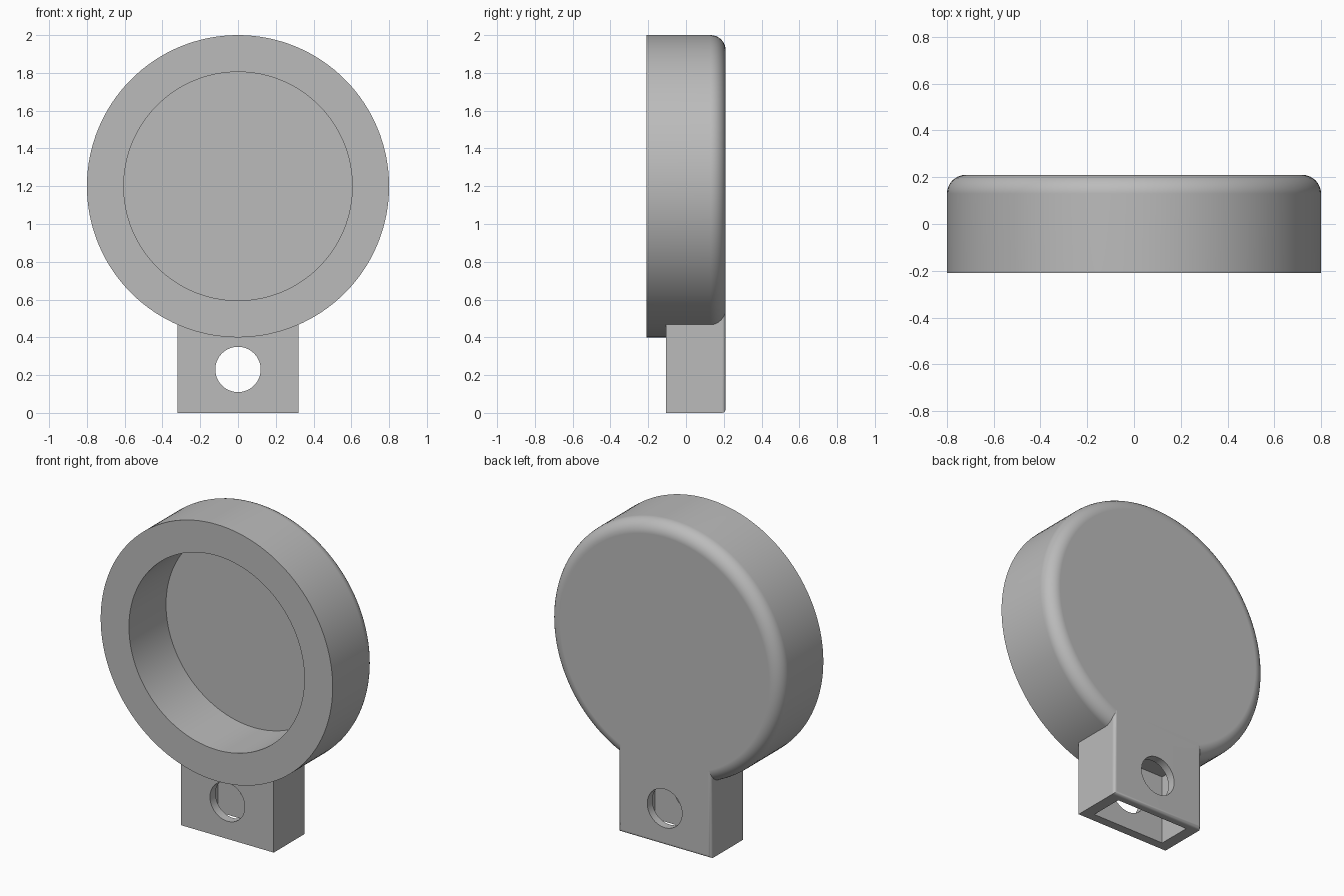
import bpy, bmesh, math
from mathutils import Matrix, Vector

if "Cube" in bpy.data.objects:
    bpy.data.objects.remove(bpy.data.objects["Cube"])

BACK, FRONT = 0.21, -0.21
DISC_Z, DISC_R = 1.2, 0.8
RECESS_R, FLOOR_Y = 0.605, 0.155
FILLET = 0.08

grey = bpy.data.materials.new("plain grey")
grey.use_nodes = True
grey.diffuse_color = (0.5, 0.5, 0.5, 1)
grey.node_tree.nodes["Principled BSDF"].inputs["Base Color"].default_value = (0.5, 0.5, 0.5, 1)


def finish(name, bm):
    bmesh.ops.recalc_face_normals(bm, faces=bm.faces[:])
    mesh = bpy.data.meshes.new(name)
    bm.to_mesh(mesh)
    bm.free()
    mesh.materials.append(grey)
    obj = bpy.data.objects.new(name, mesh)
    bpy.context.collection.objects.link(obj)
    return obj


def box_mesh(low, high):
    low, high = Vector(low), Vector(high)
    bm = bmesh.new()
    place = Matrix.Translation((low + high) / 2) @ Matrix.Diagonal((*(high - low), 1))
    bmesh.ops.create_cube(bm, size=1, matrix=place)
    return bm


def combine(target, tool, operation):
    mod = target.modifiers.new(operation.lower(), "BOOLEAN")
    mod.operation = operation
    mod.solver = "EXACT"
    mod.object = tool
    bpy.context.view_layer.objects.active = target
    bpy.ops.object.modifier_apply(modifier=mod.name)
    bpy.data.objects.remove(tool)


# Round dish: lathed profile with an open recess and a rounded back rim
profile = [(RECESS_R, FLOOR_Y), (RECESS_R, FRONT), (DISC_R, FRONT)]
for i in range(9):
    a = math.pi / 2 * i / 8
    profile.append((DISC_R - FILLET + FILLET * math.cos(a), BACK - FILLET + FILLET * math.sin(a)))
bm = bmesh.new()
verts = [bm.verts.new((r, y, DISC_Z)) for r, y in profile]
edges = [bm.edges.new(pair) for pair in zip(verts, verts[1:])]
bmesh.ops.spin(bm, geom=verts + edges, cent=(0, 0, DISC_Z), axis=(0, 1, 0),
               angle=math.tau, steps=128)
bmesh.ops.remove_doubles(bm, verts=bm.verts[:], dist=0.0005)
bmesh.ops.holes_fill(bm, edges=[e for e in bm.edges if e.is_boundary], sides=0)
holder = finish("round_holder", bm)

# Mounting tab: block with softened back edges, flush with the back of the dish
bm = box_mesh((-0.32, -0.105, 0), (0.32, BACK, 0.56))
soft = [e for e in bm.edges
        if all(v.co.y > 0.2 for v in e.verts) and any(v.co.z < 0.1 for v in e.verts)]
bmesh.ops.bevel(bm, geom=soft, offset=0.02, segments=4, profile=0.5, affect="EDGES")
combine(holder, finish("mounting_tab", bm), "UNION")

# Pocket open at the bottom of the tab
pocket = finish("tab_pocket", box_mesh((-0.25, -0.05, -0.1), (0.25, 0.16, 0.43)))
combine(holder, pocket, "DIFFERENCE")

# Round hole through the front and back walls of the tab
bm = bmesh.new()
bmesh.ops.create_cone(bm, cap_ends=True, segments=64, radius1=0.12, radius2=0.12, depth=1,
                      matrix=Matrix.Translation((0, 0, 0.23)) @ Matrix.Rotation(math.pi / 2, 4, "X"))
combine(holder, finish("tab_hole", bm), "DIFFERENCE")

# Smooth curved walls, crisp edges, flat faces kept flat
bpy.ops.object.select_all(action="DESELECT")
holder.select_set(True)
bpy.context.view_layer.objects.active = holder
bpy.ops.object.shade_smooth_by_angle(angle=math.radians(30))
weighted = holder.modifiers.new("flat face normals", "WEIGHTED_NORMAL")
weighted.keep_sharp = True
